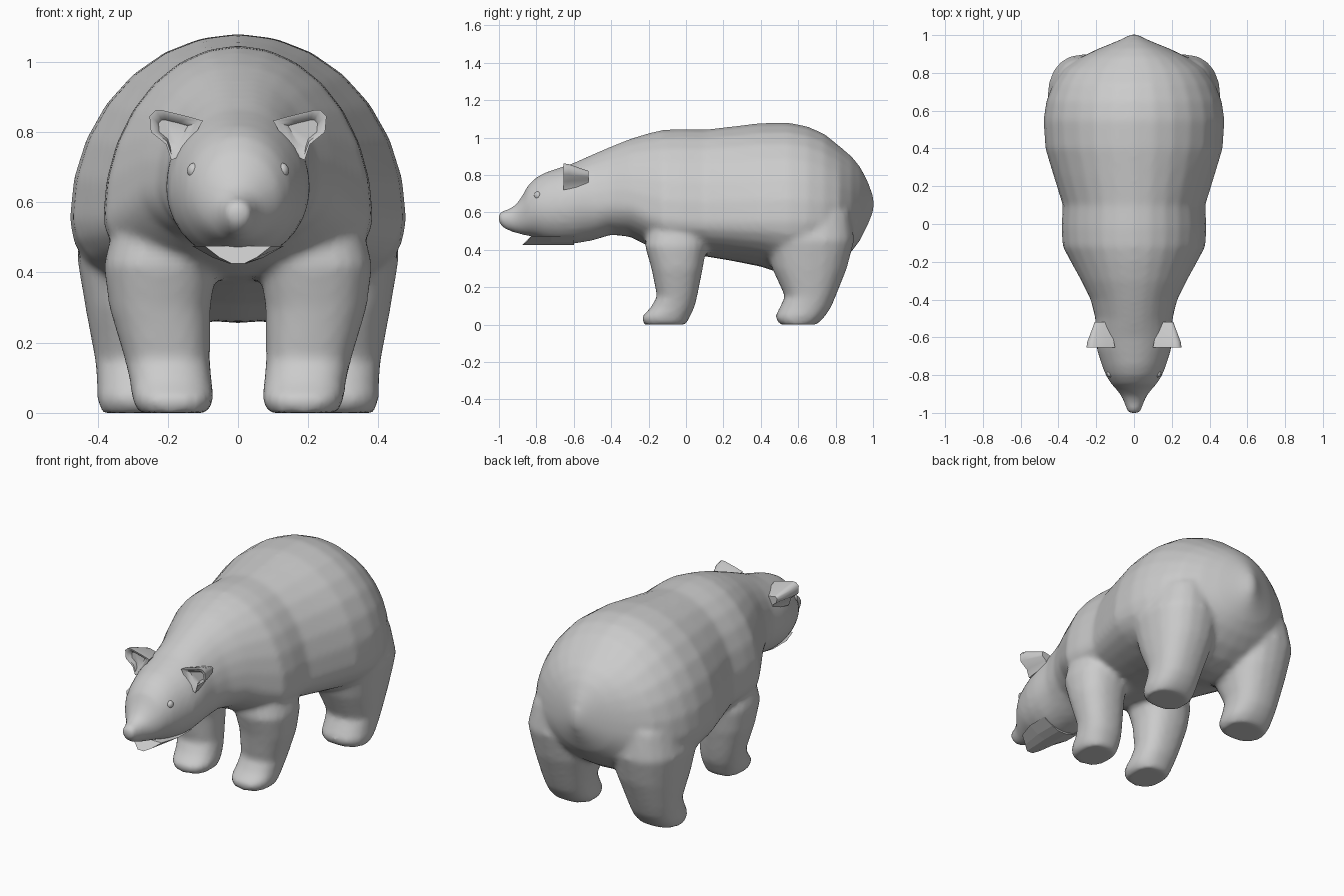
import bpy, bmesh, math
from mathutils import Vector

if "Cube" in bpy.data.objects:
    bpy.data.objects.remove(bpy.data.objects["Cube"])

fur = bpy.data.materials.new("grey_fur")
fur.diffuse_color = (0.6, 0.6, 0.6, 1)
fur.use_nodes = True
fur.node_tree.nodes["Principled BSDF"].inputs["Base Color"].default_value = fur.diffuse_color


def finish(bm, name, smooth=True):
    bmesh.ops.recalc_face_normals(bm, faces=bm.faces)
    me = bpy.data.meshes.new(name)
    bm.to_mesh(me)
    bm.free()
    for p in me.polygons:
        p.use_smooth = smooth
    me.materials.append(fur)
    ob = bpy.data.objects.new(name, me)
    bpy.context.collection.objects.link(ob)
    return ob


def loft(bm, rings):
    loops = [[bm.verts.new(p) for p in r] for r in rings]
    n = len(loops[0])
    for a, b in zip(loops, loops[1:]):
        for i in range(n):
            bm.faces.new((a[i], a[(i + 1) % n], b[(i + 1) % n], b[i]))
    bm.faces.new(loops[0])
    bm.faces.new(loops[-1][::-1])


def angles(n):
    return [2 * math.pi * i / n for i in range(n)]


def trunk_ring(y, bot, mid, top, w):
    return [(w * math.cos(a), y, mid + math.sin(a) * ((top - mid) if math.sin(a) > 0 else (mid - bot)))
            for a in angles(28)]


def leg_ring(z, y0, y1, x0, x1, side):
    pts = []
    for a in angles(20):
        c, s = [math.copysign(abs(t) ** 0.85, t) for t in (math.cos(a), math.sin(a))]
        pts.append((side * ((x0 + x1) / 2 + c * (x1 - x0) / 2), (y0 + y1) / 2 + s * (y1 - y0) / 2, z))
    return pts


# Trunk, neck and head: y, bottom, widest height, top, half width
trunk = [
    (1.005, .61, .645, .68, .012), (.97, .53, .63, .77, .085), (.93, .45, .6, .845, .185),
    (.885, .39, .58, .90, .28), (.82, .33, .57, .955, .375), (.74, .28, .55, 1.02, .43),
    (.65, .255, .55, 1.06, .465), (.55, .26, .55, 1.08, .48), (.4, .31, .55, 1.078, .47),
    (.25, .34, .55, 1.06, .425), (.1, .365, .55, 1.043, .378), (-.02, .38, .55, 1.047, .385),
    (-.12, .39, .56, 1.042, .378), (-.2, .42, .59, 1.024, .335), (-.3, .47, .64, .993, .28),
    (-.4, .48, .65, .953, .23), (-.5, .45, .645, .91, .205), (-.6, .432, .64, .865, .205),
    (-.67, .432, .63, .842, .195), (-.75, .445, .62, .815, .17), (-.8, .465, .62, .788, .15),
    (-.845, .475, .61, .745, .122), (-.875, .48, .585, .69, .095), (-.91, .49, .57, .64, .068),
    (-.95, .502, .565, .618, .05), (-.985, .52, .567, .607, .04), (-1.003, .55, .573, .597, .025)]

# Legs: z, back and front limits in y, inner and outer limits in x
front_leg = [(0, -.225, 0, .085, .285), (.04, -.24, .02, .068, .302), (.09, -.19, .045, .074, .308),
             (.15, -.155, .06, .08, .322), (.3, -.185, .09, .078, .367), (.42, -.22, .11, .06, .383),
             (.6, -.19, .08, .09, .34)]
hind_leg = [(0, .5, .70, .15, .388), (.04, .475, .74, .132, .402), (.09, .50, .775, .135, .402),
            (.15, .53, .80, .128, .407), (.3, .46, .86, .085, .435), (.45, .42, .9, .06, .46),
            (.6, .45, .88, .1, .42)]

# Body: all lofts fused into one skin
bm = bmesh.new()
loft(bm, [trunk_ring(*r) for r in trunk])
for side in (-1, 1):
    for leg in (front_leg, hind_leg):
        loft(bm, [leg_ring(*r, side) for r in leg])
body = finish(bm, "body")
rm = body.modifiers.new("fuse", 'REMESH')
rm.mode = 'VOXEL'
rm.voxel_size = 0.016
rm.use_smooth_shade = True
sm = body.modifiers.new("soften", 'SMOOTH')
sm.factor = 0.5
sm.iterations = 6

# Lower jaw: wedge with a slanted open front
bm = bmesh.new()
jaw = []
for y_top, y_low, w in ((-.825, -.875, .095), (-.72, -.72, .13), (-.6, -.6, .13)):
    jaw.append([(-w, y_top, .475), (-w * .55, (y_top + y_low) / 2, .442), (-w * .2, y_low, .426),
                (w * .2, y_low, .426), (w * .55, (y_top + y_low) / 2, .442), (w, y_top, .475)])
loft(bm, jaw)
finish(bm, "lower_jaw", smooth=False)

# Ears: flat hollow front, tapering back into the head
outline = [(.145, .845), (.10, .832), (.155, .735), (.19, .72), (.205, .765),
           (.248, .80), (.252, .845), (.235, .862), (.215, .862)]
for side, label in ((-1, "right"), (1, "left")):
    bm = bmesh.new()

    def ear_ring(y, cx, cz, k):
        return [(side * (cx + (x - cx) * k), y, cz + (z - cz) * k) for x, z in outline]
    loft(bm, [ear_ring(-.632, .195, .80, .55), ear_ring(-.652, .19, .80, .78), ear_ring(-.655, .19, .80, 1),
              ear_ring(-.625, .187, .80, .93), ear_ring(-.52, .165, .78, .5)])
    ear = finish(bm, label + "_ear")
    bpy.context.view_layer.objects.active = ear
    ear.select_set(True)
    bpy.ops.object.shade_smooth_by_angle(angle=math.radians(50))
    ear.select_set(False)

    # Eyes
    bm = bmesh.new()
    bmesh.ops.create_uvsphere(bm, u_segments=12, v_segments=8, radius=.022)
    bmesh.ops.scale(bm, vec=(.85, .9, 1), verts=bm.verts)
    bmesh.ops.translate(bm, vec=Vector((side * .126, -.792, .69)), verts=bm.verts)
    finish(bm, label + "_eye")
